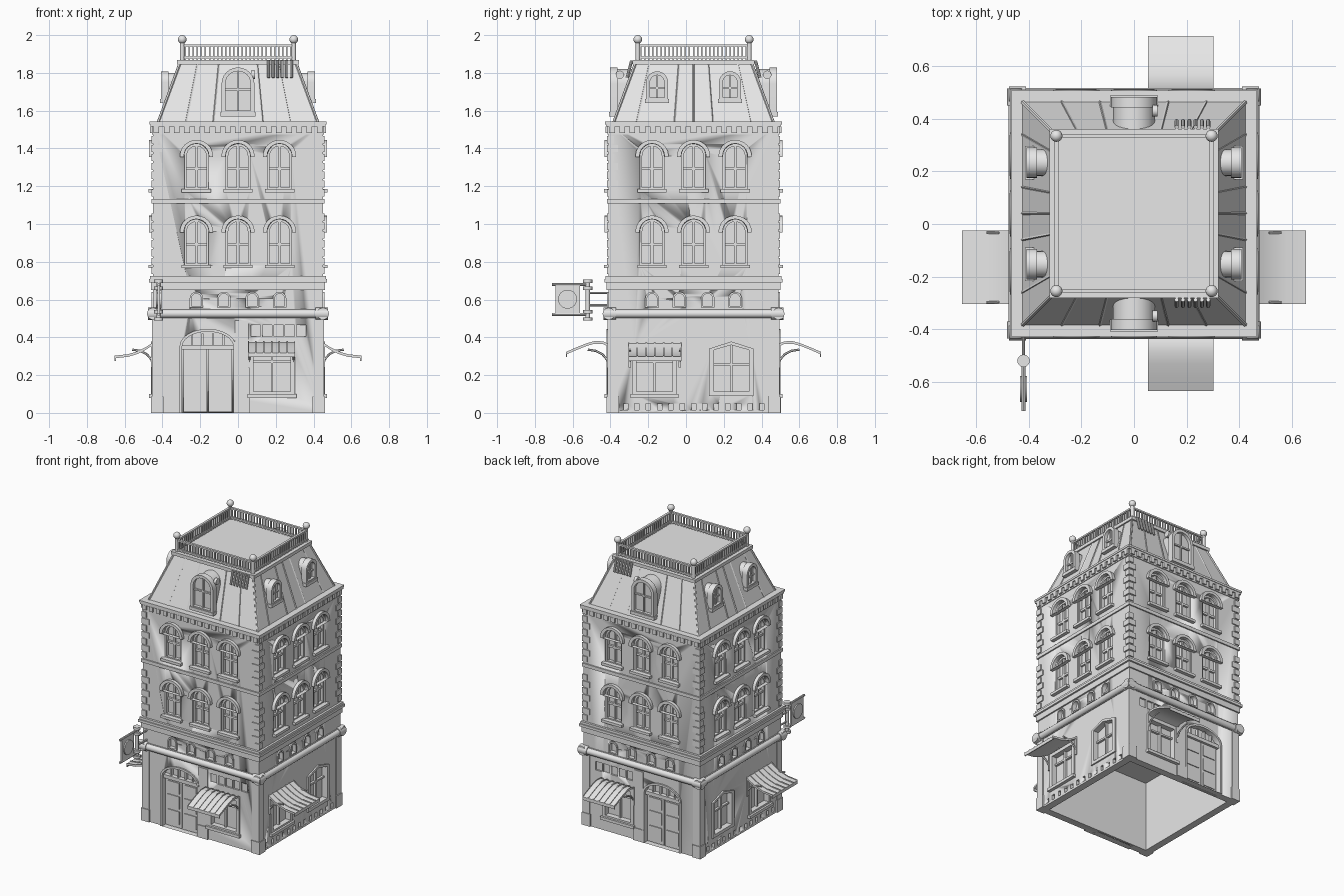
import bpy, bmesh, math
from mathutils import Matrix, Vector

old = bpy.data.objects.get("Cube")
if old:
    bpy.data.objects.remove(old)

CY, H = 0.04, 0.45          # building centre in y, half width of the walls
stone = bpy.data.materials.new("pale_grey")
stone.use_nodes = True
stone.diffuse_color = (0.8, 0.8, 0.8, 1)
stone.node_tree.nodes["Principled BSDF"].inputs["Base Color"].default_value = (0.8, 0.8, 0.8, 1)


def facade(side):
    """Matrix from (along wall, outward, up) to the world for one facade."""
    u, o = {"front": ((1, 0), (0, -1)), "back": ((1, 0), (0, 1)),
            "right": ((0, 1), (1, 0)), "left": ((0, 1), (-1, 0))}[side]
    return Matrix(((u[0], o[0], 0, o[0] * H), (u[1], o[1], 0, o[1] * H + CY),
                   (0, 0, 1, 0), (0, 0, 0, 1)))


STREET, FLANK = ("front", "back"), ("right", "left")
ALL = STREET + FLANK


class Part:
    def __init__(self):
        self.bm = bmesh.new()

    def skin(self, loops, closed=False):
        rows = [[self.bm.verts.new(p) for p in lp] for lp in loops]
        n = len(rows[0])
        pairs = list(zip(rows, rows[1:])) + ([(rows[-1], rows[0])] if closed else [])
        for a, b in pairs:
            for i in range(n):
                j = (i + 1) % n
                self.bm.faces.new((a[i], a[j], b[j], b[i]))
        if not closed:
            self.bm.faces.new(rows[0])
            self.bm.faces.new(rows[-1])

    def prism(self, uz, d0, d1):
        self.skin([[(u, d, z) for u, z in uz] for d in (d0, d1)])

    def ring(self, outer, inner, d0, d1):
        self.skin([[(u, d, z) for u, z in pts] for pts, d in
                   ((outer, d0), (outer, d1), (inner, d1), (inner, d0))], True)

    def sheet(self, path, u0, u1, thick):
        prof = path + [(d, z - thick) for d, z in reversed(path)]
        self.skin([[(u, d, z) for d, z in prof] for u in (u0, u1)])

    def box(self, u0, u1, d0, d1, z0, z1):
        self.prism([(u0, z0), (u1, z0), (u1, z1), (u0, z1)], d0, d1)

    def rod(self, p, q, r, n=12, r2=None):
        p, q = Vector(p), Vector(q)
        m = Matrix.Translation((p + q) / 2) @ (q - p).to_track_quat("Z", "Y").to_matrix().to_4x4()
        bmesh.ops.create_cone(self.bm, cap_ends=True, segments=n, radius1=r,
                              radius2=r if r2 is None else r2, depth=(q - p).length, matrix=m)

    def build(self, name, sides=()):
        out, tmp = bmesh.new(), bpy.data.meshes.new("tmp")
        for m in [facade(s) for s in sides] or [Matrix.Translation((0, CY, 0))]:
            piece = self.bm.copy()
            piece.transform(m)
            piece.to_mesh(tmp)
            piece.free()
            out.from_mesh(tmp)
        bmesh.ops.recalc_face_normals(out, faces=out.faces)
        mesh = bpy.data.meshes.new(name)
        out.to_mesh(mesh)
        mesh.materials.append(stone)
        ob = bpy.data.objects.new(name, mesh)
        bpy.context.collection.objects.link(ob)
        bpy.ops.object.select_all(action="DESELECT")
        ob.select_set(True)
        bpy.context.view_layer.objects.active = ob
        bpy.ops.object.shade_smooth_by_angle(angle=math.radians(32))
        return ob


def arch(c, z0, spring, hw, rise, n=12):
    """Outline with a straight bottom and an arched top."""
    top = [(c + hw * math.cos(math.pi * i / n), spring + rise * math.sin(math.pi * i / n))
           for i in range(n + 1)]
    return [(c - hw, z0), (c + hw, z0)] + top


def slab(name, half, z0, z1, top=None):
    p = Part()
    p.skin([[(x * h, y * h, z) for x, y in ((-1, -1), (1, -1), (1, 1), (-1, 1))]
            for h, z in ((half, z0), (half if top is None else top, z1))])
    return p.build(name)


# Repeating positions
bays, sills = (-0.22, 0, 0.22), (0.78, 1.18)
small_bays = (-0.22, -0.075, 0.075, 0.22)
DEEP = -0.03

# Wall shell with recesses
walls = slab("walls", H, 0, 1.53)
cut_all, cut_street, cut_flank = Part(), Part(), Part()
for c in bays:
    for z in sills:
        cut_all.prism(arch(c, z, z + 0.18, 0.064, 0.064), DEEP, 0.1)
for c in small_bays:
    cut_all.prism(arch(c, 0.562, 0.605, 0.03, 0.03), -0.025, 0.1)
cut_street.prism(arch(-0.16, -0.02, 0.35, 0.14, 0.085), -0.035, 0.1)
cut_street.box(0.07, 0.29, DEEP, 0.1, 0.1, 0.34)
for i in range(5):
    cut_street.box(0.07 + i * 0.06, 0.12 + i * 0.06, -0.012, 0.1, 0.405, 0.465)
cut_flank.box(-0.315, -0.1, DEEP, 0.1, 0.1, 0.34)
cut_flank.prism(arch(0.2, 0.1, 0.335, 0.105, 0.032, 2), DEEP, 0.1)
for i in range(13):
    cut_flank.box(-0.372 + i * 0.06, -0.348 + i * 0.06, -0.02, 0.1, 0.015, 0.05)
cutters = [cut_all.build("cut_all", ALL), cut_street.build("cut_street", STREET),
           cut_flank.build("cut_flank", FLANK), slab("cut_room", 0.4, -0.1, 0.49)]
for c in cutters:
    c.hide_render = True
    mod = walls.modifiers.new("cut", "BOOLEAN")
    mod.object, mod.operation, mod.solver = c, "DIFFERENCE", "EXACT"
carved = bpy.data.meshes.new_from_object(walls.evaluated_get(bpy.context.evaluated_depsgraph_get()))
walls.modifiers.clear()
walls.data = carved
for c in cutters:
    bpy.data.objects.remove(c)

# Upper windows: sash, glazing bars, hood and sill
win, hood, sill = Part(), Part(), Part()
for c in bays:
    for z in sills:
        s = z + 0.18
        win.ring(arch(c, z, s, 0.064, 0.064), arch(c, z + 0.012, s, 0.052, 0.052), DEEP, -0.008)
        win.box(c - 0.007, c + 0.007, DEEP, -0.014, z, s + 0.055)
        win.box(c - 0.055, c + 0.055, DEEP, -0.016, z + 0.105, z + 0.12)
        hood.ring(arch(c, s - 0.005, s, 0.088, 0.085), arch(c, s - 0.005, s, 0.066, 0.066), -0.005, 0.022)
        sill.box(c - 0.078, c + 0.078, -0.01, 0.024, z - 0.014, z + 0.004)
win.build("upper_window_sashes", ALL)
hood.build("upper_window_hoods", ALL)
sill.build("upper_window_sills", ALL)

# Small frieze windows
p = Part()
for c in small_bays:
    p.ring(arch(c, 0.557, 0.605, 0.036, 0.036), arch(c, 0.566, 0.605, 0.026, 0.026), -0.02, 0.008)
p.build("frieze_windows", ALL)

# Bands, cornices and dentils
for name, half, z0, z1 in (("frieze_base", 0.456, 0.5, 0.55), ("frieze_band", 0.46, 0.65, 0.69),
                           ("lower_cornice", 0.472, 0.69, 0.708), ("lower_cornice_cap", 0.465, 0.708, 0.724),
                           ("middle_band", 0.459, 1.108, 1.132), ("dentil_back", 0.455, 1.475, 1.52),
                           ("top_cornice", 0.464, 1.515, 1.528), ("top_cornice_cap", 0.468, 1.528, 1.542)):
    slab(name, half, z0, z1)
p, q = Part(), Part()
for i in range(17):
    c = -0.432 + i * 0.054
    p.box(c - 0.015, c + 0.015, 0, 0.016, 1.483, 1.516)
p.build("dentils", ALL)
q.rod((-0.45, 0.004, 0.525), (0.45, 0.004, 0.525), 0.023)
for s in (-1, 1):
    q.rod((s * 0.41, 0, 0.525), (s * 0.476, 0, 0.525), 0.032)
q.build("roll_moulding", ALL)

# Corner blocks and ground pilasters
p, q = Part(), Part()
for s in (-1, 1):
    for base in (0.735, 1.145):
        for i in range(7):
            u = 0.4 if i % 2 else 0.42
            p.box(*sorted((s * u, s * 0.457)), -0.01, 0.007, base + i * 0.047, base + i * 0.047 + 0.038)
    q.box(*sorted((s * 0.4, s * 0.455)), -0.01, 0.005, 0, 0.5)
    q.box(*sorted((s * 0.395, s * 0.46)), -0.01, 0.01, 0, 0.087)
p.build("corner_blocks", ALL)
q.build("corner_pilasters", ALL)
p = Part()
p.box(-0.015, 0.055, -0.01, 0.006, 0, 0.49)
p.box(-0.02, 0.06, -0.01, 0.012, 0, 0.087)
p.build("middle_pilasters", STREET)

# Doors with fanlight
p = Part()
p.ring(arch(-0.16, 0, 0.35, 0.15, 0.095), arch(-0.16, 0, 0.35, 0.136, 0.08), -0.03, 0.01)
p.box(-0.3, -0.02, -0.035, -0.005, 0.335, 0.36)
for i in range(1, 5):
    u = -0.3 + i * 0.056
    p.box(u - 0.005, u + 0.005, -0.035, -0.015, 0.355, 0.42)
for s in (-1, 1):
    c = -0.16 + s * 0.066
    p.box(c - 0.063, c + 0.063, -0.036, -0.022, 0.005, 0.335)
    for z0, z1 in ((0.03, 0.12), (0.14, 0.225), (0.245, 0.32)):
        p.box(c - 0.046, c + 0.046, -0.03, -0.016, z0, z1)
p.build("doors", STREET)


# Shop windows
def shop(u0, u1, z0, z1, sides, name):
    p, c = Part(), (u0 + u1) / 2
    box = lambda g: [(u0 - g, z0 - g), (u1 + g, z0 - g), (u1 + g, z1 + g), (u0 - g, z1 + g)]
    p.ring(box(0.012), box(-0.012), DEEP, 0.008)
    p.box(c - 0.006, c + 0.006, DEEP, -0.012, z0, z1)
    p.box(u0, u1, DEEP, -0.014, z1 - 0.075, z1 - 0.063)
    p.box(u0 - 0.02, u1 + 0.02, -0.005, 0.022, z0 - 0.02, z0)
    p.build(name, sides)


shop(0.07, 0.29, 0.1, 0.34, STREET, "street_shop_windows")
shop(-0.315, -0.1, 0.1, 0.34, FLANK, "flank_shop_windows")
p = Part()
p.ring(arch(0.2, 0.09, 0.34, 0.118, 0.038, 2), arch(0.2, 0.112, 0.333, 0.093, 0.026, 2), DEEP, 0.01)
p.box(0.194, 0.206, DEEP, -0.012, 0.1, 0.36)
p.box(0.1, 0.3, DEEP, -0.014, 0.25, 0.262)
p.build("peaked_windows", FLANK)


# Striped awnings with curved brackets
def awning(path, u0, u1, sides, name):
    p, n = Part(), 6
    p.sheet(path, u0, u1, 0.009)
    for i in range(n + 1):
        u = u0 + (u1 - u0) * i / n
        p.sheet([(d, z + 0.005) for d, z in path], max(u0, u - 0.004), min(u1, u + 0.004), 0.014)
    d, z = path[-1]
    p.box(u0, u1, d - 0.006, d, z - 0.022, z)
    for u in (u0 + 0.008, u1 - 0.008):
        arc = [(u, 0.11 * (1 - math.cos(t)), 0.25 + 0.085 * math.sin(t))
               for t in [i * math.pi / 8 for i in range(5)]]
        for a, b in zip(arc, arc[1:]):
            p.rod(a, b, 0.006, 6)
        p.box(u - 0.007, u + 0.007, 0, 0.01, 0.24, 0.36)
    p.build(name, sides)


awning([(0, 0.36), (0.03, 0.374), (0.075, 0.375), (0.12, 0.362), (0.17, 0.342), (0.225, 0.318)],
       0.053, 0.302, STREET, "street_awnings")
awning([(0, 0.368), (0.04, 0.342), (0.08, 0.322), (0.13, 0.306), (0.203, 0.298)],
       -0.345, -0.065, FLANK, "flank_awnings")

# Mansard roof with seams
slab("mansard_roof", 0.425, 1.54, 1.85, 0.31)
for sides, seams in ((STREET, (-0.275, -0.13, 0.13, 0.275)), (FLANK, (-0.3, -0.1, 0, 0.1, 0.3))):
    p = Part()
    for u in seams:
        p.rod((u, -0.026, 1.54), (u * 0.78, -0.14, 1.845), 0.006, 4)
    p.build(sides[0] + "_roof_seams", sides)
p = Part()
for sx in (-1, 1):
    for sy in (-1, 1):
        p.rod((sx * 0.422, sy * 0.422, 1.54), (sx * 0.31, sy * 0.31, 1.845), 0.008, 6)
p.build("roof_hips")


# Dormers
def dormer(p, c, z0, spring, hw, face):
    p.prism(arch(c, z0, spring, hw - 0.008, hw - 0.008), -0.3, face - 0.022)
    p.ring(arch(c, z0, spring, hw, hw), arch(c, z0 + 0.02, spring, hw - 0.02, hw - 0.02), face - 0.04, face)
    p.box(c - 0.005, c + 0.005, face - 0.03, face - 0.012, z0, spring + hw - 0.012)
    p.box(c - hw + 0.01, c + hw - 0.01, face - 0.03, face - 0.012, spring - 0.035, spring - 0.025)
    p.box(c - hw - 0.005, c + hw + 0.005, face - 0.05, face + 0.006, z0 - 0.01, z0 + 0.012)


p, q = Part(), Part()
dormer(p, 0, 1.58, 1.742, 0.087, -0.008)
p.rod((0.07, -0.06, 1.79), (0.09, -0.06, 1.79), 0.022, 14)
p.build("street_dormers", STREET)
for c in (-0.193, 0.193):
    dormer(q, c, 1.65, 1.75, 0.058, -0.042)
q.build("flank_dormers", FLANK)

# Ribbed vents below the roof edge
p = Part()
for i in range(6):
    u = 0.162 + i * 0.024
    p.rod((u, -0.098, 1.775), (u, -0.122, 1.865), 0.008, 8)
p.build("roof_vents", STREET)

# Roof deck and railing
slab("deck", 0.322, 1.845, 1.868)
p, q = Part(), Part()
R = 0.295 - H
for z in (1.876, 1.94):
    p.box(-0.295, 0.295, R - 0.008, R + 0.008, z, z + 0.011)
for i in range(27):
    u = -0.28 + i * 0.56 / 26
    p.box(u - 0.004, u + 0.004, R - 0.004, R + 0.004, 1.868, 1.942)
p.build("railing", ALL)
for sx in (-0.295, 0.295):
    for sy in (-0.295, 0.295):
        q.rod((sx, sy, 1.86), (sx, sy, 1.96), 0.012)
        bmesh.ops.create_uvsphere(q.bm, u_segments=16, v_segments=10, radius=0.023,
                                  matrix=Matrix.Translation((sx, sy, 1.977)))
q.build("railing_posts")

# Hanging sign
p, U = Part(), -0.42
p.rod((U, 0.11, 0.495), (U, 0.11, 0.705), 0.012)
for z in (0.497, 0.535, 0.66, 0.697):
    p.rod((U, 0.11, z - 0.009), (U, 0.11, z + 0.009), 0.024)
for z in (0.57, 0.635):
    p.rod((U, -0.01, z), (U, 0.11, z), 0.006, 8)
for z in (0.522, 0.68):
    p.rod((U, 0.11, z), (U, 0.3, z), 0.008, 8)
p.box(U - 0.006, U + 0.006, 0.152, 0.282, 0.525, 0.68)
p.rod((U - 0.014, 0.217, 0.602), (U + 0.014, 0.217, 0.602), 0.05, 24)
p.build("hanging_sign", ("front",))
